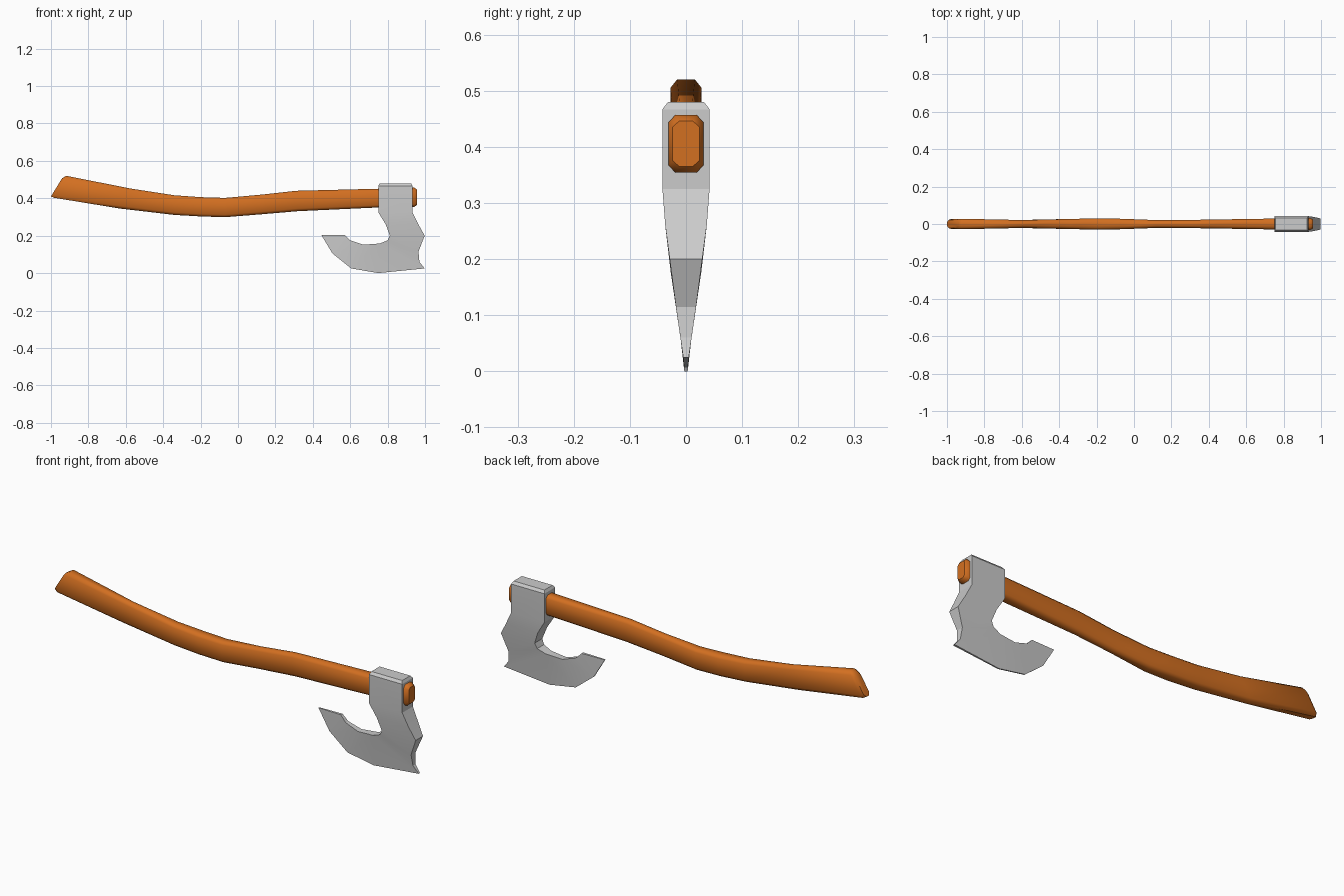
import bpy, bmesh, math

if "Cube" in bpy.data.objects:
    bpy.data.objects.remove(bpy.data.objects["Cube"])


def finish(name, bm, angle, colour=None):
    bmesh.ops.recalc_face_normals(bm, faces=bm.faces)
    mesh = bpy.data.meshes.new(name)
    bm.to_mesh(mesh)
    bm.free()
    ob = bpy.data.objects.new(name, mesh)
    bpy.context.collection.objects.link(ob)
    if colour:
        mat = bpy.data.materials.new(name + "_colour")
        mat.diffuse_color = colour
        mat.use_nodes = True
        mat.node_tree.nodes["Principled BSDF"].inputs["Base Color"].default_value = mat.diffuse_color
        mesh.materials.append(mat)
    bpy.ops.object.select_all(action='DESELECT')
    ob.select_set(True)
    bpy.context.view_layer.objects.active = ob
    bpy.ops.object.shade_smooth_by_angle(angle=math.radians(angle))
    return ob


# Handle: chamfered rectangle lofted along a curved path
# Stations: bottom x, bottom z, top x, top z, half width
stations = [
    (-1.0, .415, -.94, .513, .021),
    (-.985, .408, -.917, .525, .028),
    (-.63, .35, -.58, .458, .021),
    (-.34, .316, -.34, .421, .027),
    (-.2, .308, -.2, .411, .03),
    (-.07, .304, -.07, .407, .028),
    (.12, .319, .12, .424, .021),
    (.32, .336, .31, .445, .022),
    (.75, .356, .75, .456, .029),
    (.943, .359, .943, .462, .031),
    (.957, .37, .957, .451, .024),
]
bm = bmesh.new()
rings = []
for xb, zb, xt, zt, w in stations:
    i = w - .012
    ring = []
    for y, t in [(-i, 0), (i, 0), (w, .13), (w, .87), (i, 1), (-i, 1), (-w, .87), (-w, .13)]:
        ring.append(bm.verts.new((xb + (xt - xb) * t, y, zb + (zt - zb) * t)))
    rings.append(ring)
for a, b in zip(rings, rings[1:]):
    for k in range(8):
        bm.faces.new((a[k], a[k - 1], b[k - 1], b[k]))
bm.faces.new(rings[0])
bm.faces.new(rings[-1])
finish("handle", bm, 50, (.65, .16, .015, 1))

# Axe head outline: x, z, half thickness; inner side, then edge, then outer side
outline = [
    (.757, .485, .032), (.75, .472, .042), (.75, .33, .042), (.79, .265, .037),
    (.812, .205, .030), (.80, .18, .027), (.757, .163, .021), (.67, .157, .015),
    (.60, .18, .010), (.57, .21, .007),
    (.445, .21, .003), (.505, .11, .003), (.605, .03, .003), (.75, .005, .003),
    (.998, .03, .005), (.97, .065, .010), (.965, .12, .018), (.998, .205, .029),
    (.965, .265, .037), (.933, .33, .042), (.933, .472, .042), (.926, .485, .032),
]
side_faces = [
    (0, 1, 20, 21), (1, 2, 19, 20), (2, 3, 18, 19), (3, 4, 17, 18),
    (4, 5, 16, 17), (5, 6, 15, 16), (6, 13, 14, 15),
    (6, 7, 12, 13), (7, 8, 11, 12), (8, 9, 10, 11),
]
bm = bmesh.new()
front = [bm.verts.new((x, -t, z)) for x, z, t in outline]
back = [bm.verts.new((x, t, z)) for x, z, t in outline]
for side in (front, back):
    for f in side_faces:
        bm.faces.new([side[k] for k in f])
for k in range(len(outline)):
    bm.faces.new((front[k - 1], front[k], back[k], back[k - 1]))
head = finish("axe_head", bm, 25)

# Rest exactly on the ground
for ob in bpy.data.objects:
    for v in ob.data.vertices:
        v.co.z -= .005
